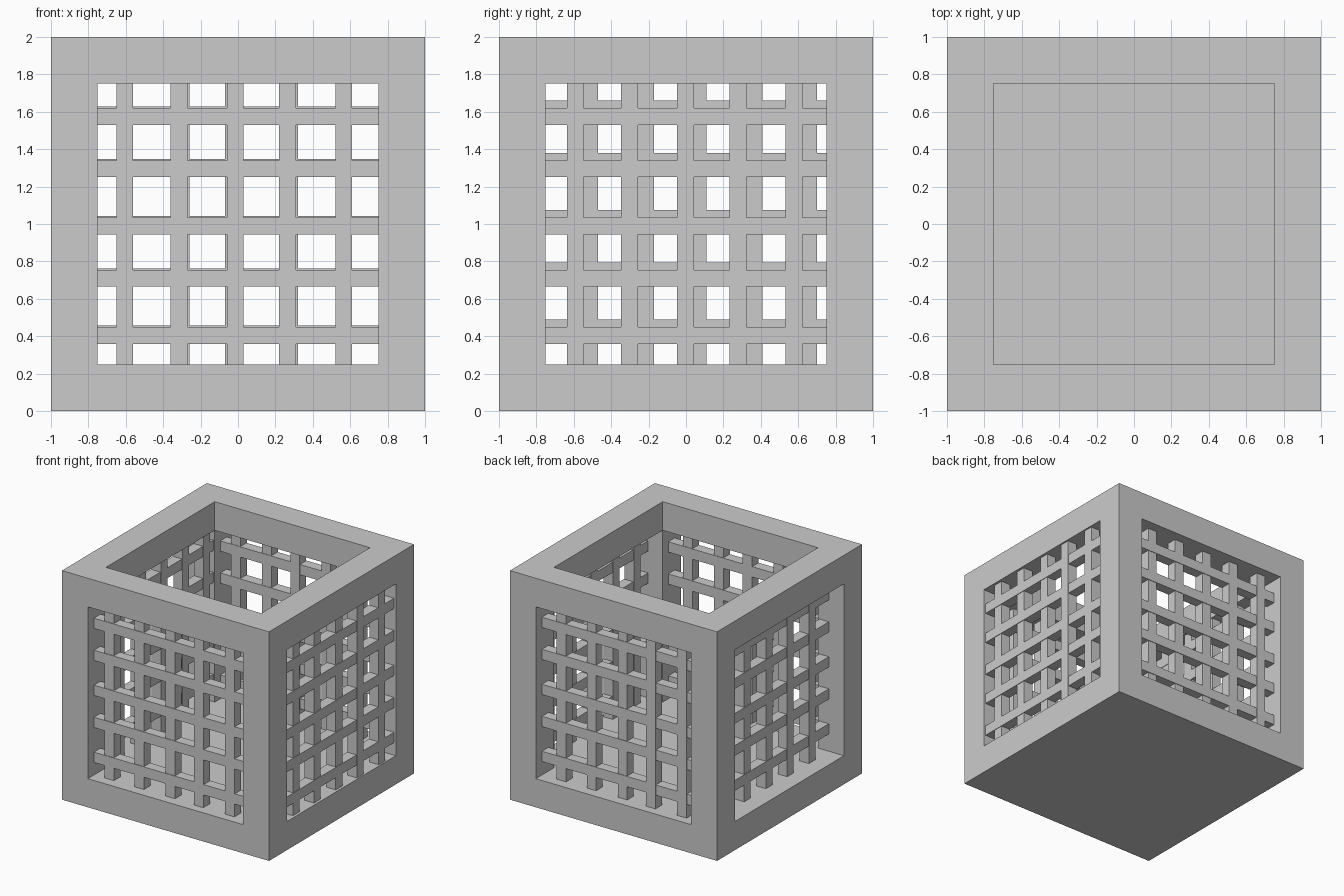
import bpy, bmesh, math
from mathutils import Matrix, Vector

if "Cube" in bpy.data.objects:
    bpy.data.objects.remove(bpy.data.objects["Cube"])


def finish(bm, name):
    me = bpy.data.meshes.new(name)
    bm.to_mesh(me)
    bm.free()
    ob = bpy.data.objects.new(name, me)
    bpy.context.collection.objects.link(ob)
    return ob


def box(bm, lo, hi):
    lo, hi = Vector(lo), Vector(hi)
    m = Matrix.Translation((lo + hi) / 2) @ Matrix.Diagonal((*(hi - lo), 1))
    bmesh.ops.create_cube(bm, size=1, matrix=m)


# Open-topped frame: solid base, four corner posts, top rim, as one skin
def frame():
    cuts = ([-1, -.75, .75, 1], [-1, -.75, .75, 1], [0, .25, 1.75, 2])

    def solid(c):
        if min(c) < 0 or max(c) > 2:
            return False
        i, j, k = c
        return k == 0 or (k == 1 and i != 1 and j != 1) or (k == 2 and (i, j) != (1, 1))

    bm = bmesh.new()
    cells = [(i, j, k) for i in range(3) for j in range(3) for k in range(3)]
    for c in filter(solid, cells):
        for ax in range(3):
            for s in (0, 1):
                n = list(c)
                n[ax] += 1 if s else -1
                if solid(tuple(n)):
                    continue
                a, b = (ax + 1) % 3, (ax + 2) % 3
                vs = []
                for da, db in ((0, 0), (1, 0), (1, 1), (0, 1)):
                    p = list(c)
                    p[ax] += s
                    p[a] += da
                    p[b] += db
                    vs.append(bm.verts.new([cuts[t][p[t]] for t in range(3)]))
                bm.faces.new(vs if s else vs[::-1])
    bmesh.ops.remove_doubles(bm, verts=bm.verts, dist=1e-4)
    return finish(bm, "frame")


# Lattice of five upright and five level square bars filling one window
def lattice(name, turn, shift, lift, recess):
    h = .045
    bm = bmesh.new()
    y = -1 + recess
    for z in (.405, .71, .99, 1.295, 1.575):
        z += lift
        box(bm, (-.75, y, z - h), (.75, y + 2 * h, z + h))
    for i, u in enumerate((-.605, -.315, -.015, .265, .565)):
        u += shift
        d = y + (.005 if i < 3 else -.004)
        box(bm, (u - h, d, .25), (u + h, d + 2 * h, 1.75))
    bm.transform(Matrix.Rotation(math.radians(turn), 4, 'Z'))
    return finish(bm, name)


frame()
lattice("front_lattice", 0, 0, 0, .083)
lattice("right_lattice", 90, .013, 0, .018)
lattice("back_lattice", 180, .04, .008, .083)
lattice("left_lattice", 270, -.05, .04, .146)
